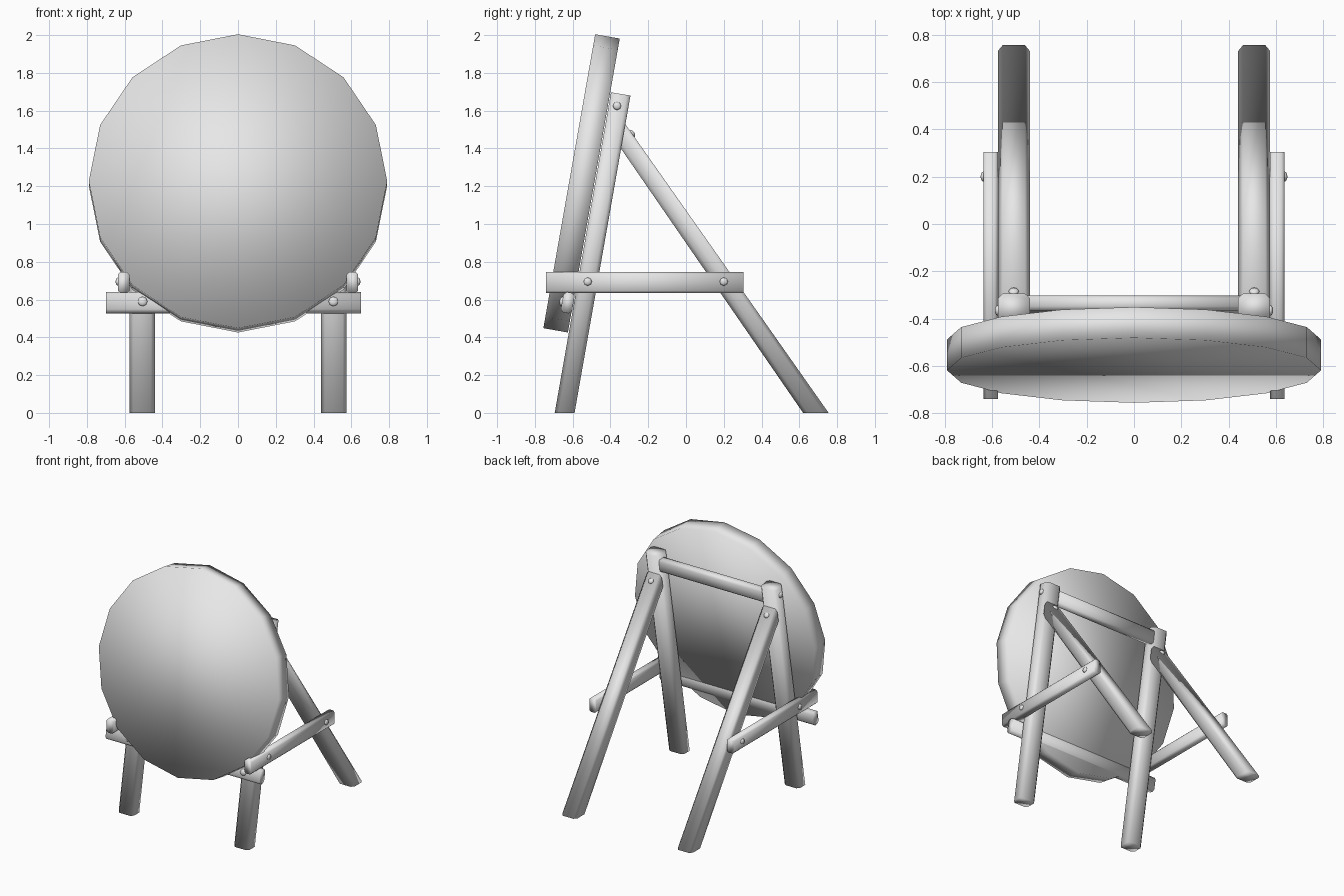
import bpy, bmesh, math
from mathutils import Vector, Matrix

cube = bpy.data.objects.get("Cube")
if cube:
    bpy.data.objects.remove(cube, do_unlink=True)

# Single material
GREY = (0.8, 0.8, 0.8, 1)
mat = bpy.data.materials.new("plain_grey")
mat.use_nodes = True
mat.diffuse_color = GREY
mat.node_tree.nodes["Principled BSDF"].inputs["Base Color"].default_value = GREY

TILT = math.radians(10)
LEAN = Matrix.Rotation(-TILT, 4, 'X')


def finish(name, bm):
    bmesh.ops.recalc_face_normals(bm, faces=bm.faces)
    mesh = bpy.data.meshes.new(name)
    bm.to_mesh(mesh)
    bm.free()
    mesh.materials.append(mat)
    mesh.shade_smooth()
    obj = bpy.data.objects.new(name, mesh)
    bpy.context.collection.objects.link(obj)
    return obj


def beam(name, profile, x0, x1, axis, chamfer=0.02):
    """Side profile (y, z) extruded across x, chamfered along its length."""
    bm = bmesh.new()
    face = bm.faces.new([bm.verts.new((x0, y, z)) for y, z in profile])
    ext = bmesh.ops.extrude_face_region(bm, geom=[face])
    moved = [v for v in ext["geom"] if isinstance(v, bmesh.types.BMVert)]
    bmesh.ops.translate(bm, verts=moved, vec=(x1 - x0, 0, 0))
    axis = Vector(axis).normalized()
    long_edges = [e for e in bm.edges
                  if abs((e.verts[0].co - e.verts[1].co).normalized().dot(axis)) > 0.97]
    bmesh.ops.bevel(bm, geom=long_edges, offset=chamfer, segments=1,
                    affect='EDGES', profile=0.5)
    return finish(name, bm)


def leaning_bar(name, y, z, depth, height, x0, x1):
    """Cross bar whose section leans with the front legs."""
    section = []
    for a, b in ((-1, -1), (1, -1), (1, 1), (-1, 1)):
        p = LEAN @ Vector((0, a * depth / 2, b * height / 2))
        section.append((y + p.y, z + p.z))
    return beam(name, section, x0, x1, (1, 0, 0), 0.015)


def peg(name, loc, normal, radius=0.022):
    bm = bmesh.new()
    bmesh.ops.create_uvsphere(bm, u_segments=8, v_segments=6, radius=radius)
    obj = finish(name, bm)
    obj.scale = (1, 1, 0.6)
    obj.location = loc
    obj.rotation_euler = Vector(normal).to_track_quat('Z', 'Y').to_euler()


# Round board
bm = bmesh.new()
bmesh.ops.create_cone(bm, cap_ends=True, segments=16, radius1=0.79,
                      radius2=0.79, depth=0.132)
board = finish("round_board", bm)
board.location = (0, -0.553, 1.215)
board.rotation_euler = (math.pi / 2 - TILT, 0, 0)

# Legs, side braces and pegs, mirrored
for side, s in (("left", 1), ("right", -1)):
    beam(side + "_front_leg",
         [(-0.695, 0), (-0.59, 0), (-0.294, 1.68), (-0.397, 1.697)],
         s * 0.44, s * 0.575, (0, 0.176, 1))
    beam(side + "_back_leg",
         [(0.62, 0), (0.755, 0), (-0.322, 1.53), (-0.345, 1.40)],
         s * 0.44, s * 0.575, (0, -0.7, 1))
    beam(side + "_brace",
         [(-0.74, 0.635), (0.305, 0.635), (0.305, 0.745), (-0.74, 0.745)],
         s * 0.575, s * 0.635, (0, 1, 0), 0.012)
    peg(side + "_top_peg", (s * 0.575, -0.365, 1.625), (s, 0, 0))
    for end, y in (("front", -0.52), ("back", 0.2)):
        peg(f"{side}_brace_{end}_peg", (s * 0.635, y, 0.695), (s, 0, 0))
    peg(side + "_rail_peg", (s * 0.505, -0.655, 0.59), (0, -1, 0.176), 0.026)
    peg(side + "_back_leg_peg", (s * 0.508, -0.285, 1.478), (0, 0.82, 0.57))

# Cross bars
leaning_bar("lower_rail", -0.626, 0.583, 0.06, 0.11, -0.70, 0.652)
leaning_bar("upper_rail", -0.340, 1.605, 0.065, 0.11, -0.45, 0.45)
